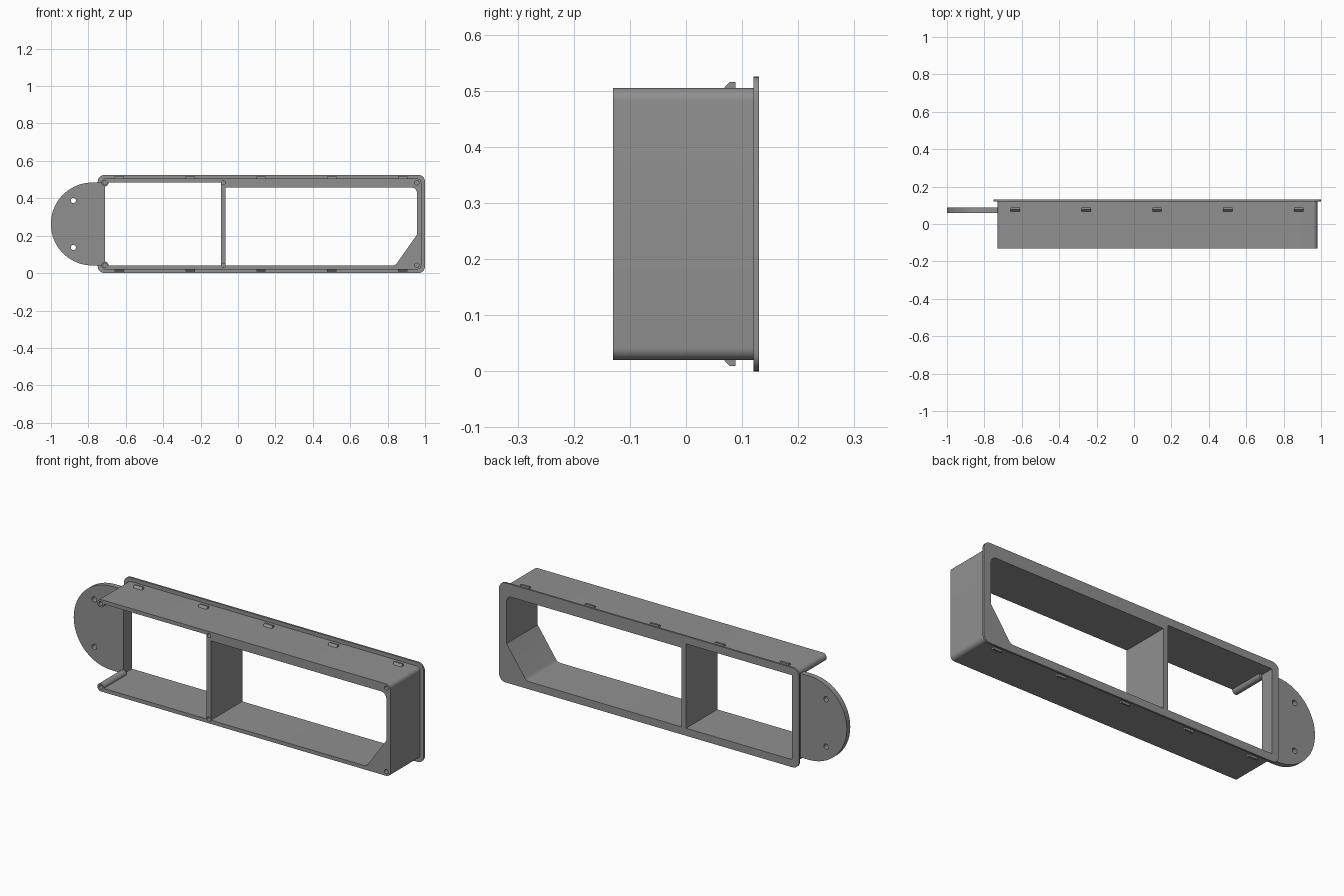
import bpy, bmesh, math

if "Cube" in bpy.data.objects:
    bpy.data.objects.remove(bpy.data.objects["Cube"])

grey = bpy.data.materials.new("mid grey")
grey.diffuse_color = (0.28, 0.28, 0.28, 1)
grey.use_nodes = True
grey.node_tree.nodes["Principled BSDF"].inputs["Base Color"].default_value = grey.diffuse_color


def arc(cx, cz, r, a0, a1, n):
    """Points on an arc in the x-z plane, angles in degrees."""
    return [(cx + r * math.cos(math.radians(a0 + (a1 - a0) * i / n)),
             cz + r * math.sin(math.radians(a0 + (a1 - a0) * i / n))) for i in range(n + 1)]


def circle(cx, cz, r, n=20):
    return arc(cx, cz, r, 0, 360, n)[:-1]


def rounded_rect(x0, x1, z0, z1, r):
    return (arc(x1 - r, z1 - r, r, 0, 90, 8) + arc(x0 + r, z1 - r, r, 90, 180, 8)
            + arc(x0 + r, z0 + r, r, 180, 270, 8) + arc(x1 - r, z0 + r, r, 270, 360, 8))


def rect(x0, x1, z0, z1):
    return [(x0, z0), (x1, z0), (x1, z1), (x0, z1)]


def prism(name, pts, y0, y1):
    """Extrude an x-z outline along y."""
    bm = bmesh.new()
    face = bm.faces.new([bm.verts.new((x, y0, z)) for x, z in pts])
    ext = bmesh.ops.extrude_face_region(bm, geom=[face])["geom"]
    verts = [v for v in ext if isinstance(v, bmesh.types.BMVert)]
    bmesh.ops.translate(bm, verts=verts, vec=(0, y1 - y0, 0))
    bmesh.ops.recalc_face_normals(bm, faces=bm.faces[:])
    me = bpy.data.meshes.new(name)
    bm.to_mesh(me)
    bm.free()
    me.materials.append(grey)
    ob = bpy.data.objects.new(name, me)
    bpy.context.collection.objects.link(ob)
    return ob


def combine(ob, pts, y0, y1, op="DIFFERENCE"):
    """Apply a boolean with a temporary prism."""
    tool = prism("tool", pts, y0, y1)
    mod = ob.modifiers.new("bool", "BOOLEAN")
    mod.operation, mod.solver, mod.object = op, "EXACT", tool
    bpy.context.view_layer.objects.active = ob
    bpy.ops.object.modifier_apply(modifier=mod.name)
    bpy.data.objects.remove(tool)


def smooth(ob):
    bpy.ops.object.select_all(action="DESELECT")
    ob.select_set(True)
    bpy.context.view_layer.objects.active = ob
    bpy.ops.object.shade_smooth_by_angle(angle=math.radians(30))


# Openings: a plain small cell and a large cell with a sloped corner
ZB, ZT = 0.04, 0.485
small_cell = rect(-0.71, -0.092, ZB, ZT)
large_cell = ([(-0.066, ZB)] + arc(0.825, ZB + 0.03, 0.03, -90, -35, 4)
              + [(0.957, 0.206)] + arc(0.927, 0.428, 0.03, 0, 90, 8) + [(-0.066, 0.458)])

# Housing sleeve
housing = prism("housing", rounded_rect(-0.73, 0.98, 0.02, 0.505, 0.022), -0.13, 0.12)
combine(housing, small_cell, -0.3, 0.3)
combine(housing, large_cell, -0.3, 0.3)
# Open left end
combine(housing, rect(-0.9, -0.6, ZB, ZT), -0.3, 0.06)
# Screw bosses in the open corners
for z in (0.042, 0.483):
    combine(housing, circle(-0.711, z, 0.019), -0.13, 0.06, "UNION")
# Blind screw holes
for x in (-0.711, -0.079, 0.957):
    for z in (0.042, 0.483):
        combine(housing, circle(x, z, 0.011, 16), -0.2, -0.06)
smooth(housing)

# Rear flange
flange = prism("rear_flange", rounded_rect(-0.75, 1.0, 0, 0.525, 0.036), 0.12, 0.13)
combine(flange, small_cell, 0, 0.3)
combine(flange, large_cell, 0, 0.3)
smooth(flange)

# Rounded mounting tab with two holes
tab = prism("mounting_tab", [(-0.711, ZB + 0.001), (-0.711, ZT - 0.001)]
            + arc(-0.779, 0.2625, 0.2215, 90, 270, 40), 0.059, 0.088)
for z in (0.137, 0.388):
    combine(tab, circle(-0.88, z, 0.014), 0, 0.2)
smooth(tab)

# Wedge-shaped snap clips along the top and bottom
for i in range(5):
    cx = -0.635 + 0.379 * i
    for side, base, s in (("top", 0.505, 1), ("bottom", 0.02, -1)):
        prof = [(0.068, -0.002), (0.068, 0), (0.078, 0.011), (0.088, 0.011), (0.088, -0.002)]
        bm = bmesh.new()
        ends = [[bm.verts.new((cx + dx, y, base + s * h)) for y, h in prof]
                for dx in (-0.025, 0.025)]
        for e in ends:
            bm.faces.new(e)
        for k in range(5):
            j = (k + 1) % 5
            bm.faces.new((ends[0][k], ends[0][j], ends[1][j], ends[1][k]))
        bmesh.ops.recalc_face_normals(bm, faces=bm.faces[:])
        me = bpy.data.meshes.new("clip")
        bm.to_mesh(me)
        bm.free()
        me.materials.append(grey)
        bpy.context.collection.objects.link(
            bpy.data.objects.new(f"{side}_clip_{i + 1}", me))
